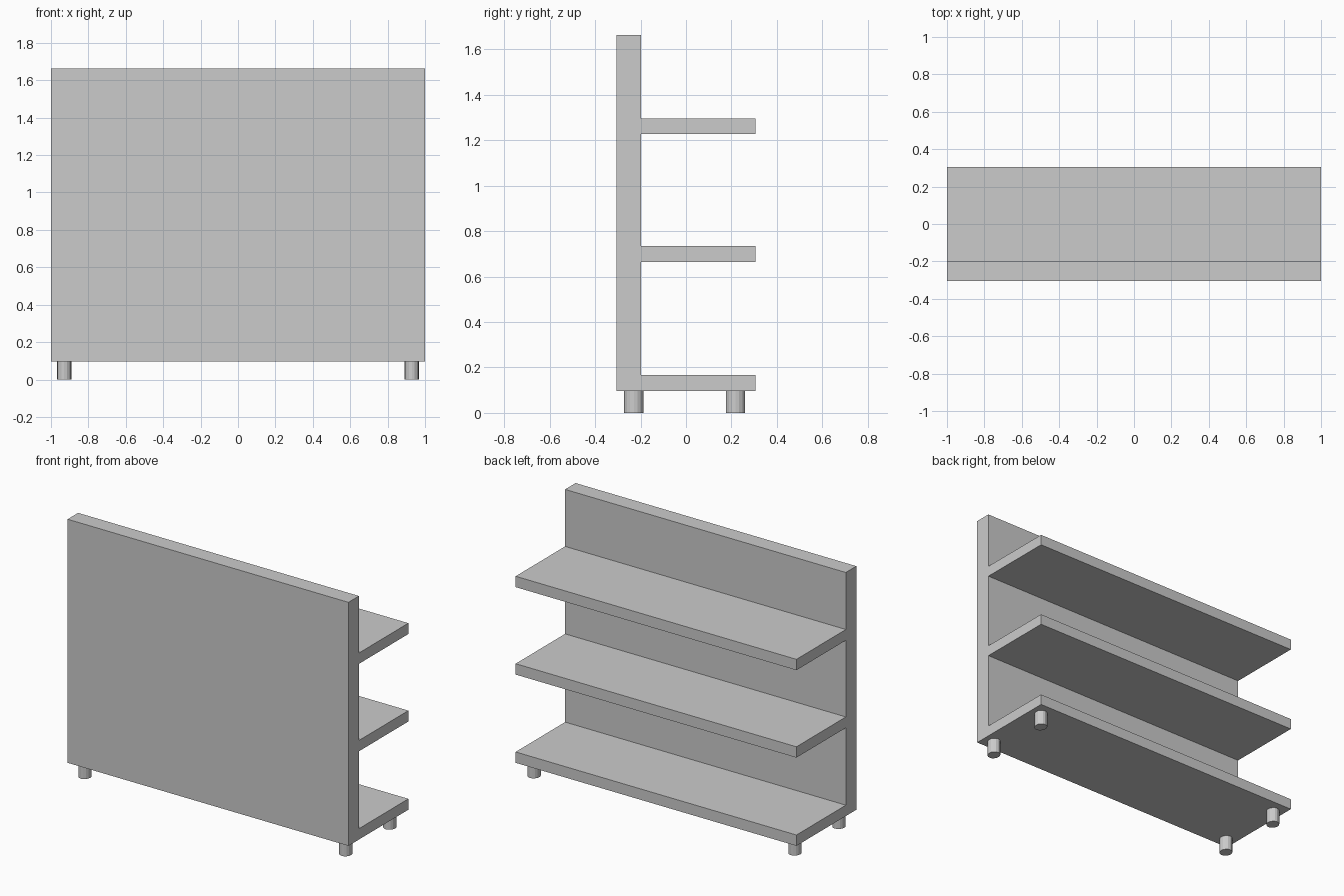
import bpy
import bmesh
from mathutils import Matrix

cube = bpy.data.objects.get("Cube")
if cube:
    bpy.data.objects.remove(cube, do_unlink=True)

grey = bpy.data.materials.new("light_grey")
grey.use_nodes = True
colour = (0.6, 0.6, 0.6, 1)
grey.diffuse_color = colour
grey.node_tree.nodes["Principled BSDF"].inputs["Base Color"].default_value = colour


def add_object(name, bm):
    bmesh.ops.recalc_face_normals(bm, faces=bm.faces)
    mesh = bpy.data.meshes.new(name)
    bm.to_mesh(mesh)
    bm.free()
    mesh.materials.append(grey)
    obj = bpy.data.objects.new(name, mesh)
    bpy.context.collection.objects.link(obj)
    return obj


# Panel and shelves: one side profile extruded along the width
FRONT, INNER, EDGE = -0.305, -0.198, 0.305
BOTTOM, TOP = 0.096, 1.664
shelves = [(BOTTOM, 0.166), (0.664, 0.734), (1.227, 1.297)]

profile = [(FRONT, TOP), (FRONT, BOTTOM)]
for low, high in shelves:
    if low > BOTTOM:
        profile.append((INNER, low))
    profile += [(EDGE, low), (EDGE, high), (INNER, high)]
profile.append((INNER, TOP))

bm = bmesh.new()
side = bm.faces.new([bm.verts.new((-1, y, z)) for y, z in profile])
extruded = bmesh.ops.extrude_face_region(bm, geom=[side], use_keep_orig=True)
verts = [v for v in extruded["geom"] if isinstance(v, bmesh.types.BMVert)]
bmesh.ops.translate(bm, verts=verts, vec=(2, 0, 0))
add_object("panel_with_shelves", bm)

# Four short round feet, slightly deeper than wide
for side_name, x in (("right", -0.929), ("left", 0.929)):
    for end_name, y in (("front", -0.23), ("back", 0.218)):
        bm = bmesh.new()
        bmesh.ops.create_cone(
            bm, cap_ends=True, segments=16, radius1=1, radius2=1, depth=BOTTOM,
            matrix=Matrix.Translation((x, y, BOTTOM / 2))
            @ Matrix.Diagonal((0.038, 0.042, 1, 1)))
        add_object(f"{end_name}_{side_name}_foot", bm)
